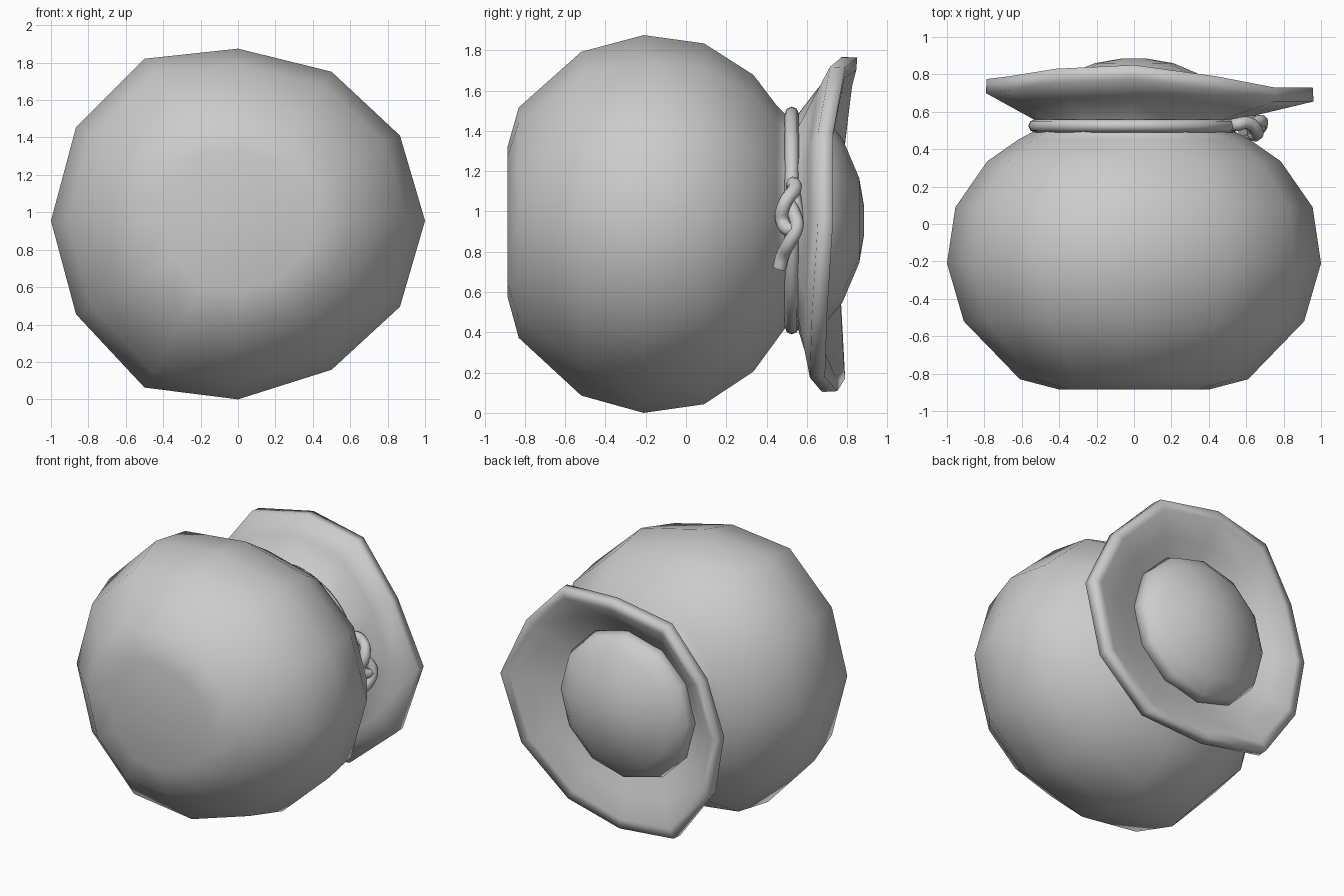
import bpy, bmesh, math
from mathutils import Vector

if "Cube" in bpy.data.objects:
    bpy.data.objects.remove(bpy.data.objects["Cube"])

CZ = 0.955  # height of the sack's axis, which runs along y
N = 12

cloth = bpy.data.materials.new("light grey")
cloth.diffuse_color = (0.6, 0.6, 0.6, 1)
cloth.use_nodes = True
cloth.node_tree.nodes["Principled BSDF"].inputs["Base Color"].default_value = cloth.diffuse_color


def finish(obj):
    obj.data.materials.append(cloth)
    for p in obj.data.polygons:
        p.use_smooth = True


def loft(name, rings, close_start, close_end):
    """Skin a list of 12-point rings."""
    bm = bmesh.new()
    rows = [[bm.verts.new(p) for p in ring] for ring in rings]
    for a, b in zip(rows, rows[1:]):
        for i in range(N):
            j = (i + 1) % N
            bm.faces.new((a[i], a[j], b[j], b[i]))
    if close_start:
        bm.faces.new(rows[0])
    if close_end:
        bm.faces.new(rows[-1])
    bmesh.ops.recalc_face_normals(bm, faces=bm.faces)
    me = bpy.data.meshes.new(name)
    bm.to_mesh(me)
    bm.free()
    obj = bpy.data.objects.new(name, me)
    bpy.context.collection.objects.link(obj)
    finish(obj)
    return obj


def ring(r, y, squash=None):
    pts = []
    for i in range(N):
        a = i * math.tau / N
        k = squash[i] if squash else 1
        pts.append(Vector((r * math.cos(a), y, CZ + r * k * math.sin(a))))
    return pts


# Sack: round body, neck, uneven flared mouth with a thick hem
squash = [1, .91, .92, .92, 1, 1, 1, 1, 1.03, .955, .92, .92]
profile = [(.40, -.885), (.61, -.83), (.91, -.52), (1, -.21),
           (.955, .09), (.785, .335), (.62, .45)]
rim_r = [.97, .88, .89, .82, .85, .78, .80, .84, .92, .86, .91, .95]
rim_y = [.70, .70, .76, .82, .80, .76, .745, .74, .76, .72, .66, .67]


def rim(scale, dy):
    out = []
    for i in range(N):
        a = i * math.tau / N
        r = rim_r[i] * scale
        out.append(Vector((r * math.cos(a), rim_y[i] + dy, CZ + r * math.sin(a))))
    return out


def mix(a, b, t):
    return [p.lerp(q, t) for p, q in zip(a, b)]


neck_out, neck_in = ring(.52, .55), ring(.49, .62)
hem_low, hem_high, hem_in = rim(.99, -.045), rim(.985, .03), rim(.91, .025)
rings = [ring(r, y, squash) for r, y in profile]
rings += [ring(.51, .51), neck_out, mix(neck_out, hem_low, .6), hem_low,
          hem_high, hem_in, mix(hem_in, neck_in, .5), neck_in]
loft("sack", rings, True, False)

# Contents bulging out of the mouth
loft("contents", [ring(.53, .62), ring(.50, .70), ring(.41, .775),
                  ring(.21, .86), ring(.07, .884)], True, True)


# Rope tied round the neck, with a knot on the right
def rope(name, pts, closed):
    cu = bpy.data.curves.new(name, "CURVE")
    cu.dimensions = "3D"
    cu.bevel_depth = .035
    cu.bevel_resolution = 2
    cu.use_fill_caps = True
    sp = cu.splines.new("BEZIER")
    sp.resolution_u = 4
    sp.bezier_points.add(len(pts) - 1)
    for bp, p in zip(sp.bezier_points, pts):
        bp.co = p
        bp.handle_left_type = bp.handle_right_type = "AUTO"
    sp.use_cyclic_u = closed
    tmp = bpy.data.objects.new(name + "_curve", cu)
    bpy.context.collection.objects.link(tmp)
    me = bpy.data.meshes.new_from_object(tmp.evaluated_get(bpy.context.evaluated_depsgraph_get()))
    bpy.data.objects.remove(tmp)
    obj = bpy.data.objects.new(name, me)
    bpy.context.collection.objects.link(obj)
    me.materials.clear()
    finish(obj)


rope("rope_ring", ring(.53, .525), True)
rope("knot_loop", [(.54, .53, 1.13), (.61, .54, 1.11), (.66, .49, 1.04), (.64, .48, .95),
                   (.67, .52, .91), (.62, .55, .97), (.58, .54, 1.05)], True)
rope("knot_tail", [(.58, .50, 1.06), (.64, .535, .99), (.68, .55, .92),
                   (.67, .51, .84), (.62, .48, .78), (.60, .465, .72)], False)
